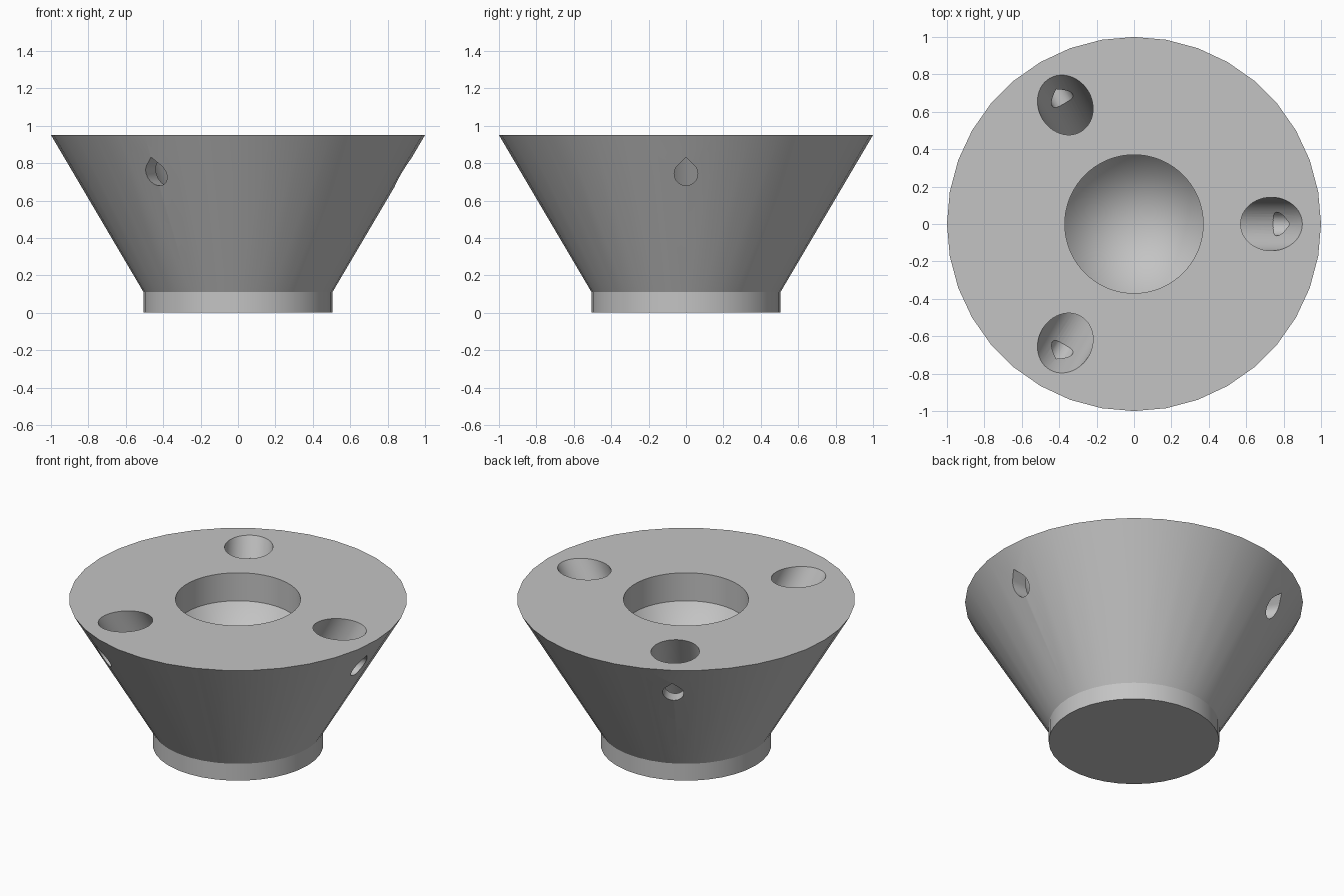
import bpy, bmesh, math
from mathutils import Matrix, Vector

old = bpy.data.objects.get("Cube")
if old:
    bpy.data.objects.remove(old, do_unlink=True)

TOP = 0.95
TILT = math.radians(30)

grey = bpy.data.materials.new("plain grey")
grey.use_nodes = True
GREY = (0.55, 0.55, 0.55, 1)
grey.diffuse_color = GREY
grey.node_tree.nodes["Principled BSDF"].inputs["Base Color"].default_value = GREY


def make_object(name, bm):
    bmesh.ops.recalc_face_normals(bm, faces=bm.faces)
    mesh = bpy.data.meshes.new(name)
    bm.to_mesh(mesh)
    bm.free()
    mesh.materials.append(grey)
    obj = bpy.data.objects.new(name, mesh)
    bpy.context.collection.objects.link(obj)
    return obj


def lathe(name, profile, sides):
    """Solid of revolution from (radius, z) pairs; radius 0 makes a point."""
    bm = bmesh.new()
    rings = []
    for r, z in profile:
        count = sides if r > 0 else 1
        rings.append([bm.verts.new((r * math.cos(math.tau * i / sides),
                                    r * math.sin(math.tau * i / sides), z))
                      for i in range(count)])
    for low, high in zip(rings, rings[1:]):
        for i in range(sides):
            j = (i + 1) % sides
            if len(low) == 1:
                bm.faces.new((low[0], high[j], high[i]))
            else:
                bm.faces.new((low[i], low[j], high[j], high[i]))
    for ring in (rings[0], rings[-1]):
        if len(ring) > 1:
            bm.faces.new(ring)
    return make_object(name, bm)


def teardrop(name, radius, z, start, end):
    """Radial prism with a round base and a pointed roof."""
    bm = bmesh.new()
    steps = 24
    outline = [(0, radius * math.sqrt(2))]
    for i in range(steps + 1):
        a = math.radians(135 + 270 * i / steps)
        outline.append((radius * math.cos(a), radius * math.sin(a)))
    face = bm.faces.new([bm.verts.new((start, y, z + h)) for y, h in outline])
    ext = bmesh.ops.extrude_face_region(bm, geom=[face])
    moved = [v for v in ext["geom"] if isinstance(v, bmesh.types.BMVert)]
    bmesh.ops.translate(bm, verts=moved, vec=(end - start, 0, 0))
    return make_object(name, bm)


# Flared body on a short straight collar
body = lathe("flared_hub", [(0.505, 0), (0.505, 0.11), (1, TOP)], 36)

# Central socket with a conical floor
cutters = [lathe("centre_socket_cutter",
                 [(0, 0.30), (0.37, TOP - 0.183), (0.37, TOP + 0.1)], 72)]

# Three slanted leg sockets, each with a radial side hole
for k in range(3):
    spin = Matrix.Rotation(math.tau * k / 3, 4, 'Z')
    socket = lathe("leg_socket_cutter", [(0.143, -0.76), (0.143, 0.3)], 48)
    socket.matrix_world = (spin @ Matrix.Translation(Vector((0.735, 0, TOP)))
                           @ Matrix.Rotation(TILT, 4, 'Y'))
    side_hole = teardrop("side_hole_cutter", 0.063, 0.743, 0.65, 1.1)
    side_hole.matrix_world = spin
    cutters += [socket, side_hole]

# Cut every hole, then bake the result
bpy.context.view_layer.objects.active = body
for cutter in cutters:
    mod = body.modifiers.new("cut", 'BOOLEAN')
    mod.operation = 'DIFFERENCE'
    mod.solver = 'EXACT'
    mod.object = cutter
    bpy.context.view_layer.update()
    bpy.ops.object.modifier_apply(modifier=mod.name)
for cutter in cutters:
    bpy.data.objects.remove(cutter, do_unlink=True)

bpy.ops.object.select_all(action='DESELECT')
body.select_set(True)
bpy.ops.object.shade_smooth_by_angle(angle=math.radians(25))
